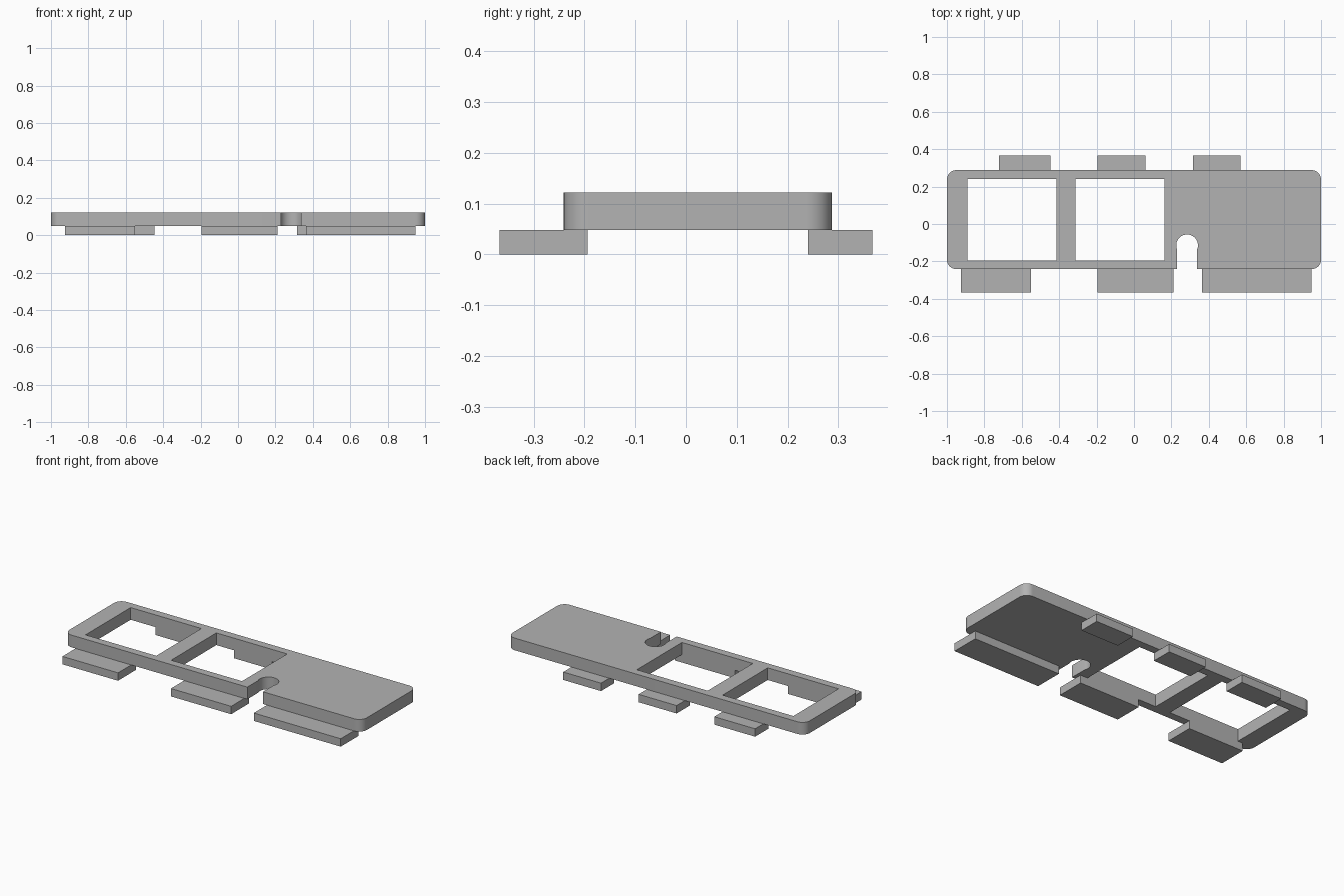
import bpy, bmesh, math

cube = bpy.data.objects.get("Cube")
if cube:
    bpy.data.objects.remove(cube, do_unlink=True)

grey = bpy.data.materials.new("mid_grey")
grey.use_nodes = True
colour = (0.45, 0.45, 0.45, 1)
grey.diffuse_color = colour
grey.node_tree.nodes["Principled BSDF"].inputs["Base Color"].default_value = colour

FRONT, BACK = -0.241, 0.288          # plate edges
HOLE_FRONT, HOLE_BACK = -0.194, 0.24  # window edges
REACH = 0.367                         # outer ends of the tabs
LOW, HIGH = 0.048, 0.122              # plate underside and top


def prism(name, outline, z0, z1):
    """Extrude a flat outline upwards."""
    bm = bmesh.new()
    face = bm.faces.new([bm.verts.new((x, y, z0)) for x, y in outline])
    top = bmesh.ops.extrude_face_region(bm, geom=[face])["geom"]
    bmesh.ops.translate(bm, vec=(0, 0, z1 - z0),
                        verts=[v for v in top if isinstance(v, bmesh.types.BMVert)])
    bmesh.ops.recalc_face_normals(bm, faces=bm.faces)
    mesh = bpy.data.meshes.new(name)
    bm.to_mesh(mesh)
    bm.free()
    mesh.materials.append(grey)
    obj = bpy.data.objects.new(name, mesh)
    bpy.context.collection.objects.link(obj)
    return obj


def rectangle(x0, x1, y0, y1):
    return [(x0, y0), (x1, y0), (x1, y1), (x0, y1)]


def arc(cx, cy, r, start, end, steps):
    angles = [math.radians(start + (end - start) * i / steps) for i in range(steps + 1)]
    return [(cx + r * math.cos(a), cy + r * math.sin(a)) for a in angles]


# Plate outline: rounded corners and a keyhole notch in the front edge
r = 0.05
notch_x, notch_y, notch_r, half_slot = 0.284, -0.114, 0.058, 0.053
dip = math.degrees(math.acos(half_slot / notch_r))
outline = arc(-1 + r, FRONT + r, r, 180, 270, 10)
outline.append((notch_x - half_slot, FRONT))
outline += arc(notch_x, notch_y, notch_r, 180 + dip, -dip, 28)
outline.append((notch_x + half_slot, FRONT))
outline += arc(1 - r, FRONT + r, r, 270, 360, 10)
outline += arc(1 - r, BACK - r, r, 0, 90, 10)
outline += arc(-1 + r, BACK - r, r, 90, 180, 10)
plate = prism("plate", outline, LOW, HIGH)

# Two square windows cut through the plate
for side, x0, x1 in (("right", -0.89, -0.414), ("middle", -0.314, 0.163)):
    cutter = prism(side + "_window_cutter",
                   rectangle(x0, x1, HOLE_FRONT, HOLE_BACK), LOW - 0.02, HIGH + 0.02)
    cutter.hide_render = True
    cutter.hide_set(True)
    cut = plate.modifiers.new(side + "_window", "BOOLEAN")
    cut.operation = "DIFFERENCE"
    cut.solver = "EXACT"
    cut.object = cutter

bpy.ops.object.select_all(action="DESELECT")
plate.select_set(True)
bpy.context.view_layer.objects.active = plate
for name in [m.name for m in plate.modifiers]:
    bpy.ops.object.modifier_apply(modifier=name)
bpy.ops.object.shade_smooth_by_angle(angle=math.radians(30))
for obj in [o for o in bpy.data.objects if o.name.endswith("_cutter")]:
    bpy.data.objects.remove(obj, do_unlink=True)

# Tabs under the front and back edges
sides = ("right", "middle", "left")
front_spans = ((-0.924, -0.55), (-0.194, 0.211), (0.363, 0.948))
back_spans = ((-0.722, -0.447), (-0.194, 0.062), (0.315, 0.569))
for side, front, back in zip(sides, front_spans, back_spans):
    prism("front_tab_" + side, rectangle(*front, -REACH, HOLE_FRONT), 0, LOW)
    prism("back_tab_" + side, rectangle(*back, HOLE_BACK, REACH), 0, LOW)
